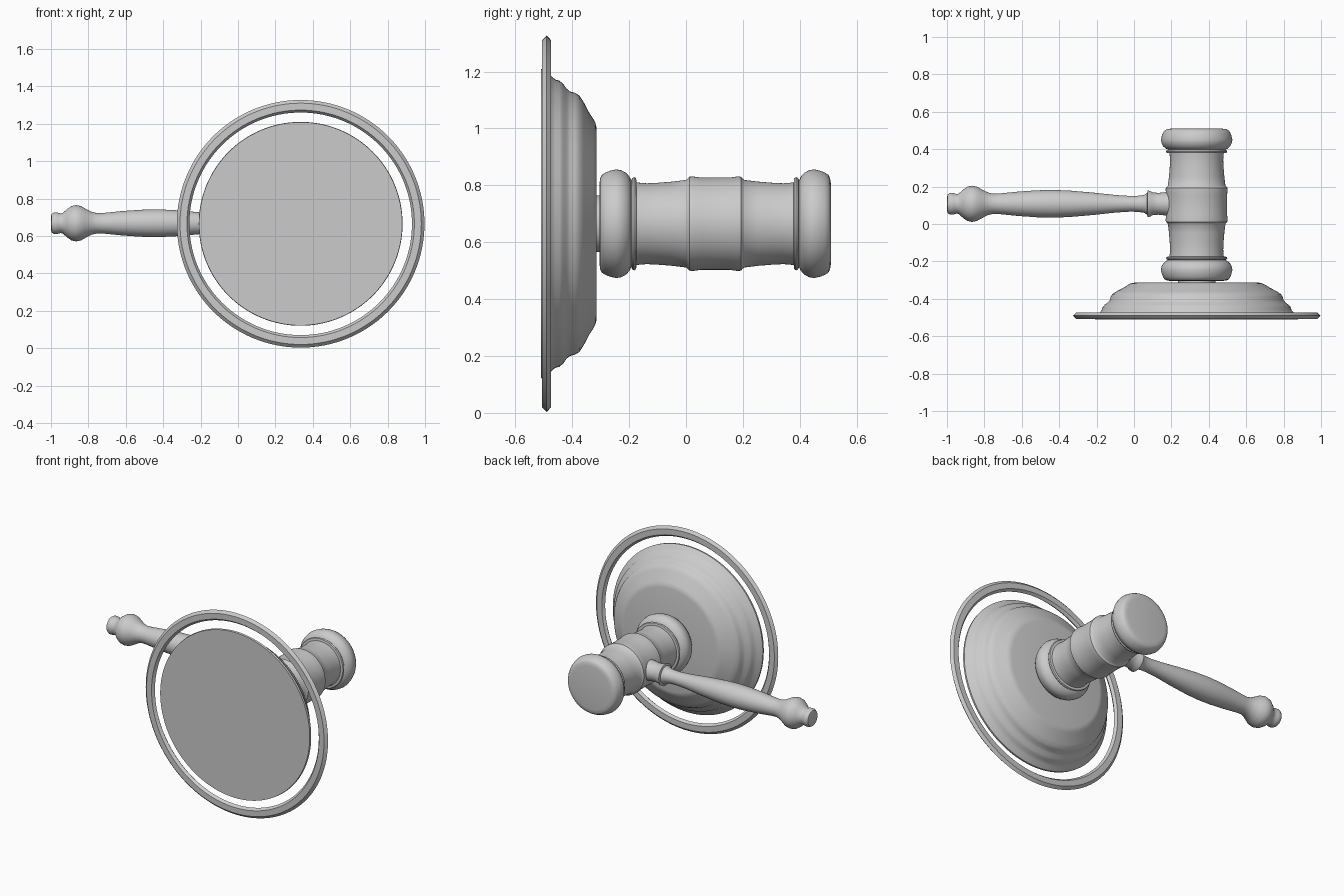
import bpy, math
from mathutils import Matrix, Vector

cube = bpy.data.objects.get("Cube")
if cube:
    bpy.data.objects.remove(cube, do_unlink=True)

grey = bpy.data.materials.new("plain grey")
grey.use_nodes = True
COLOUR = (0.6, 0.6, 0.6, 1)
grey.diffuse_color = COLOUR
grey.node_tree.nodes["Principled BSDF"].inputs["Base Color"].default_value = COLOUR

CX, CZ = 0.335, 0.665          # shared axis of block and head
MID = 0.1025                   # middle of the head along y


def lathe(name, profile, axis, origin, steps=96, closed=False):
    """Spin (position, radius) points round the x or y axis."""
    rings = len(profile)
    verts, faces = [], []
    for pos, rad in profile:
        for s in range(steps):
            a = 2 * math.pi * s / steps
            u, v = rad * math.cos(a), rad * math.sin(a)
            p = (pos, u, v) if axis == "x" else (v, pos, u)
            verts.append(Vector(p) + Vector(origin))
    for r in range(rings if closed else rings - 1):
        n = (r + 1) % rings
        for s in range(steps):
            t = (s + 1) % steps
            faces.append((r * steps + s, n * steps + s, n * steps + t, r * steps + t))
    if not closed:
        faces.append(tuple(range(steps)))
        faces.append(tuple(reversed(range((rings - 1) * steps, rings * steps))))
    mesh = bpy.data.meshes.new(name)
    mesh.from_pydata(verts, [], faces)
    mesh.update()
    mesh.materials.append(grey)
    obj = bpy.data.objects.new(name, mesh)
    bpy.context.collection.objects.link(obj)
    # consistent outward normals and smooth shading
    bpy.ops.object.select_all(action="DESELECT")
    bpy.context.view_layer.objects.active = obj
    obj.select_set(True)
    bpy.ops.object.mode_set(mode="EDIT")
    bpy.ops.mesh.select_all(action="SELECT")
    bpy.ops.mesh.normals_make_consistent(inside=False)
    bpy.ops.object.mode_set(mode="OBJECT")
    bpy.ops.object.shade_smooth_by_angle(angle=math.radians(35))
    return obj


# Stepped sounding block, flat face to the front
block = [(-0.51, 0.543), (-0.497, 0.545), (-0.485, 0.533), (-0.475, 0.52),
         (-0.46, 0.507), (-0.445, 0.503), (-0.432, 0.492), (-0.42, 0.475),
         (-0.408, 0.465), (-0.39, 0.46), (-0.375, 0.451), (-0.36, 0.428),
         (-0.34, 0.39), (-0.325, 0.367), (-0.318, 0.353), (-0.314, 0.335)]
lathe("sounding_block", block, "y", (CX, 0, CZ), 128)

# Loose ring round the block
ring = [(-0.49, 0.662), (-0.474, 0.645), (-0.474, 0.608), (-0.49, 0.595),
        (-0.507, 0.608), (-0.507, 0.645)]
lathe("block_ring", ring, "y", (CX, 0, CZ), 128, closed=True)

# Thin pad between block and head
lathe("contact_pad", [(-0.316, 0.1), (-0.303, 0.1)], "y", (CX, 0, CZ))

# Head: half profile from the middle outwards, mirrored
half = [(0, 0.162), (0.05, 0.162), (0.078, 0.166), (0.091, 0.165), (0.097, 0.158),
        (0.102, 0.154), (0.15, 0.148), (0.2, 0.144), (0.24, 0.142), (0.276, 0.145),
        (0.278, 0.16), (0.285, 0.164), (0.292, 0.16), (0.295, 0.152),
        (0.3, 0.164), (0.312, 0.178), (0.33, 0.188), (0.348, 0.191),
        (0.37, 0.186), (0.385, 0.18), (0.398, 0.172), (0.404, 0.16), (0.407, 0.14)]
head = [(-p, r) for p, r in reversed(half[1:])] + half
lathe("hammer_head", head, "y", (CX, MID, CZ))

# Turned handle with knob and collar
handle = [(-1.0, 0.035), (-0.996, 0.05), (-0.983, 0.058), (-0.965, 0.057),
          (-0.947, 0.052), (-0.935, 0.056), (-0.915, 0.075), (-0.89, 0.092),
          (-0.865, 0.097), (-0.84, 0.092), (-0.815, 0.078), (-0.785, 0.062),
          (-0.755, 0.054), (-0.72, 0.055), (-0.62, 0.065), (-0.52, 0.072),
          (-0.44, 0.074), (-0.35, 0.071), (-0.22, 0.06), (-0.1, 0.047),
          (-0.02, 0.042), (0.02, 0.043), (0.055, 0.048), (0.07, 0.058),
          (0.073, 0.071), (0.085, 0.069), (0.1, 0.061), (0.13, 0.058),
          (0.165, 0.062), (0.2, 0.066), (0.24, 0.066)]
lathe("handle", handle, "x", (0, 0.108, CZ + 0.003), 64)
